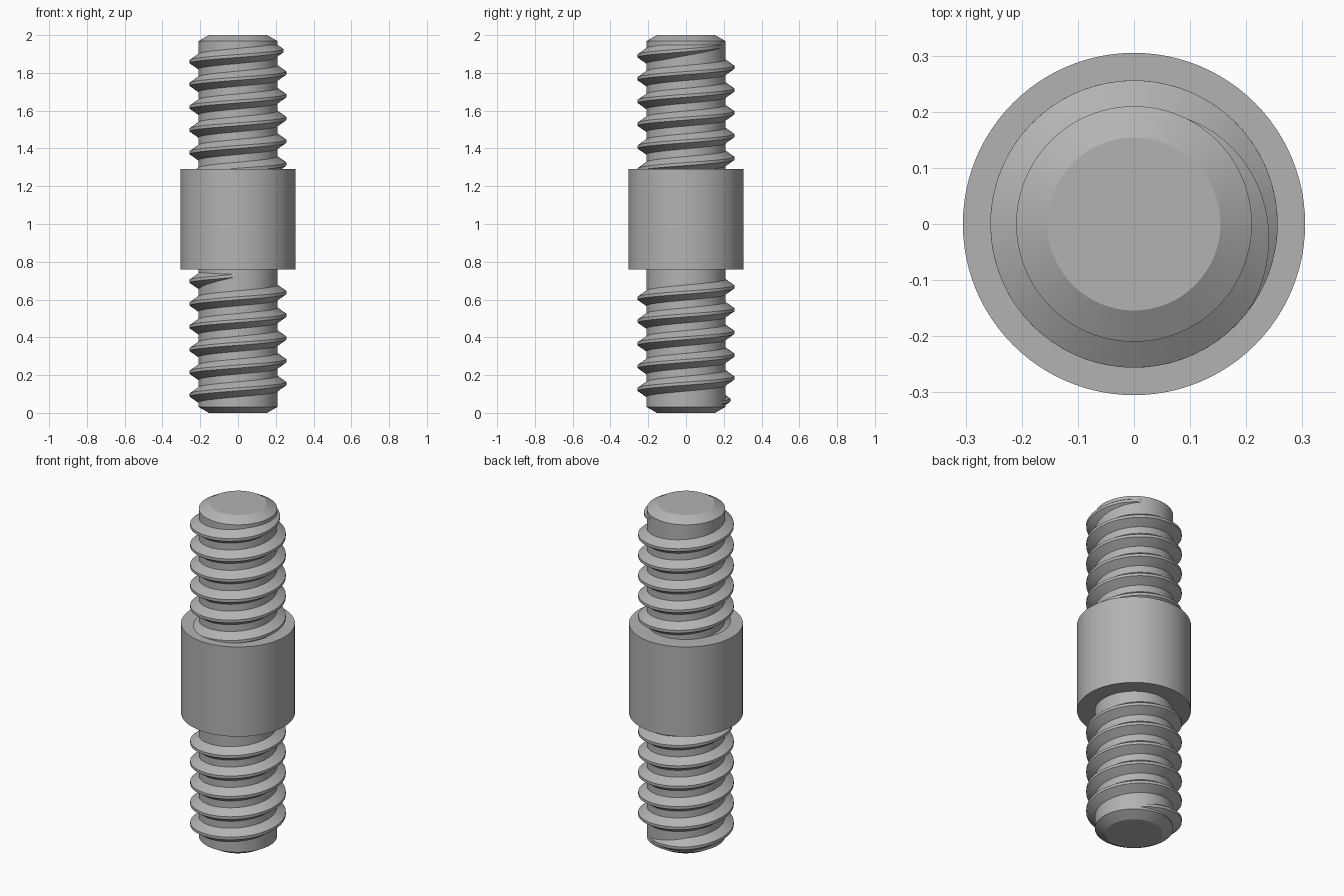
import bpy, bmesh
from math import cos, sin, pi, radians

old = bpy.data.objects.get("Cube")
if old:
    bpy.data.objects.remove(old)

CORE, CREST, PITCH = 0.21, 0.256, 0.1205

steel = bpy.data.materials.new("grey steel")
steel.use_nodes = True
steel.diffuse_color = (0.45, 0.45, 0.45, 1)
steel.node_tree.nodes["Principled BSDF"].inputs["Base Color"].default_value = (0.45, 0.45, 0.45, 1)


def finish(name, bm):
    bmesh.ops.recalc_face_normals(bm, faces=bm.faces)
    mesh = bpy.data.meshes.new(name)
    bm.to_mesh(mesh)
    bm.free()
    mesh.materials.append(steel)
    obj = bpy.data.objects.new(name, mesh)
    bpy.context.collection.objects.link(obj)
    bpy.ops.object.select_all(action='DESELECT')
    obj.select_set(True)
    bpy.context.view_layer.objects.active = obj
    bpy.ops.object.shade_smooth_by_angle(angle=radians(25))
    return obj


def lathe(name, profile, sides=96):
    """Solid of revolution from (radius, height) points, capped at both ends."""
    bm = bmesh.new()
    rings = [[bm.verts.new((r * cos(2 * pi * i / sides), r * sin(2 * pi * i / sides), z))
              for i in range(sides)] for r, z in profile]
    for a, b in zip(rings, rings[1:]):
        for i in range(sides):
            j = (i + 1) % sides
            bm.faces.new((a[i], a[j], b[j], b[i]))
    bm.faces.new(rings[0])
    bm.faces.new(rings[-1])
    return finish(name, bm)


def thread(name, z_ref, start, end, fade_in, fade_out, steps=72):
    """Right-handed ridge; z_ref is the crest height at angle 0, angles in turns."""
    bm = bmesh.new()
    count = int((end - start) * steps)
    rings = []
    for k in range(count + 1):
        t = start + (end - start) * k / count
        grow = 1.0
        if fade_in:
            grow = min(grow, (t - start) / fade_in)
        if fade_out:
            grow = min(grow, (end - t) / fade_out)
        tip = CORE - 0.004 + (CREST - CORE + 0.004) * grow
        z, a = z_ref + t * PITCH, 2 * pi * t
        half = 0.008 + 0.032 * (tip - CORE + 0.01) / (CREST - CORE)
        section = ((CORE - 0.01, -half), (tip, -0.008), (tip, 0.008), (CORE - 0.01, half))
        rings.append([bm.verts.new((r * cos(a), r * sin(a), z + dz)) for r, dz in section])
    for a, b in zip(rings, rings[1:]):
        for i in range(4):
            j = (i + 1) % 4
            bm.faces.new((a[i], a[j], b[j], b[i]))
    bm.faces.new(rings[0])
    bm.faces.new(rings[-1])
    return finish(name, bm)


# Chamfered rod running the full height
lathe("stud_core", [(0.154, 0), (CORE, 0.032), (CORE, 1.968), (0.154, 2)])
# Plain collar in the middle
lathe("middle_collar", [(0.305, 0.76), (0.305, 1.29)])
# Threads: the upper one starts inside the collar and both run out into the rod
thread("upper_thread", 1.92, -5.6, 0.2, 0, 0.3)
thread("lower_thread", 0.155, -0.85, 4.75, 0.2, 0.2)
